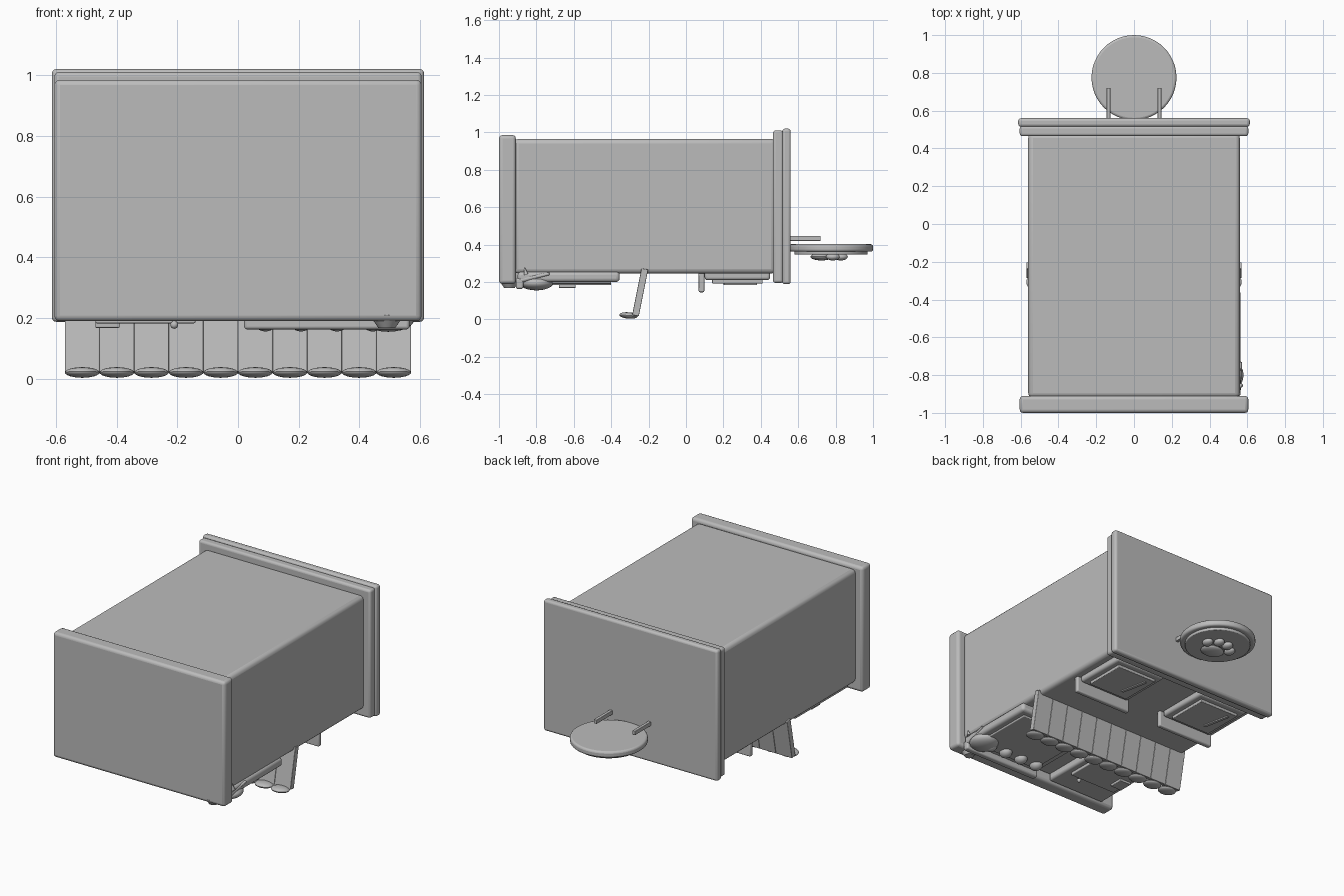
import bpy
import math
from mathutils import Vector, Euler

cube = bpy.data.objects.get("Cube")
if cube:
    bpy.data.objects.remove(cube, do_unlink=True)

grey = bpy.data.materials.new("plain_grey")
grey.use_nodes = True
COLOUR = (0.5, 0.5, 0.5, 1)
grey.diffuse_color = COLOUR
grey.node_tree.nodes["Principled BSDF"].inputs["Base Color"].default_value = COLOUR
parts = []


def finish(name, bevel=0, segments=3):
    ob = bpy.context.object
    ob.name = name
    ob.data.materials.append(grey)
    bpy.ops.object.transform_apply(location=False, rotation=False, scale=True)
    if bevel:
        mod = ob.modifiers.new("rounded_edges", "BEVEL")
        mod.width, mod.segments = bevel, segments
    parts.append(ob)
    return ob


def box(name, x, y, z, bevel=0, rot=(0, 0, 0)):
    """Box from (min, max) ranges."""
    lo, hi = Vector((x[0], y[0], z[0])), Vector((x[1], y[1], z[1]))
    bpy.ops.mesh.primitive_cube_add(size=1, location=(lo + hi) / 2, rotation=rot)
    bpy.context.object.scale = hi - lo
    return finish(name, bevel)


def ball(name, centre, radii, rot=(0, 0, 0)):
    bpy.ops.mesh.primitive_uv_sphere_add(segments=24, ring_count=12, radius=1,
                                         location=centre, rotation=rot)
    bpy.context.object.scale = radii
    return finish(name)


def cone(name, start, end, r1, r2, bevel=0):
    """Round tapered bar between two points."""
    a, b = Vector(start), Vector(end)
    turn = (b - a).to_track_quat("Z", "Y").to_euler()
    bpy.ops.mesh.primitive_cone_add(vertices=48, radius1=r1, radius2=r2,
                                    depth=(b - a).length,
                                    location=(a + b) / 2, rotation=turn)
    return finish(name, bevel)


# Building shell, lying on its shop front
box("building_body", (-.56, .56), (-.92, .48), (.245, .965), .025)
box("foundation", (-.605, .605), (-1, -.91), (.19, .985), .018)
box("roof_lower_slab", (-.605, .605), (.465, .52), (.195, 1.01), .014)
box("roof_upper_slab", (-.613, .613), (.515, .56), (.188, 1.02), .014)

# Striped awning with a scalloped rim
top, rim = Vector((0, -.22, .27)), Vector((0, -.27, .02))
mid, slope = (top + rim) / 2, rim - top
lean = math.atan2(slope.y, slope.z) - math.pi
for i in range(10):
    x = (i - 4.5) * .114
    box("awning_strip", (x - .057, x + .057), (mid.y - .018, mid.y + .018),
        (mid.z - slope.length / 2, mid.z + slope.length / 2), .003, (-lean, 0, 0))
    ball("awning_scallop", (x, -.307, .021), (.057, .05, .017), (-.08, 0, 0))

# Upper windows: frame, pane, highlight bar and sill
for x in (-.32, .32):
    box("window_frame", (x - .18, x + .18), (.1, .45), (.21, .26), .015)
    box("window_pane", (x - .14, x + .14), (.14, .41), (.192, .22), .004)
    box("window_highlight", (x - .085, x - .067), (.2, .38), (.185, .195), 0, (0, 0, .2))
    box("window_sill", (x - .2, x + .2), (.068, .098), (.145, .255), .008)

# Display window with its ledge and goods
box("display_frame", (.02, .565), (-.9, -.355), (.2, .255), .018)
box("display_pane", (.065, .52), (-.84, -.4), (.19, .21), .005)
box("display_ledge", (.02, .565), (-.91, -.87), (.163, .22), .01)
for i in range(4):
    ball("display_ball", (.09 + i * .118, -.8, .188), (.037, .042, .032))

# Door with panel, knob and plate
box("door_frame", (-.51, -.1), (-.91, -.37), (.2, .255), .015)
box("door_panel", (-.47, -.14), (-.75, -.4), (.183, .21), .005)
box("door_plate", (-.47, -.39), (-.68, -.59), (.168, .19), .004)
ball("door_knob", (-.21, -.76, .178), (.013, .013, .013))

# Small animal and its bowl beside the display
ball("animal_body", (.495, -.8, .195), (.085, .09, .04))
cone("animal_tail", (.55, -.9, .205), (.565, -.73, .245), .014, .008, .003)
cone("animal_ear", (.565, -.855, .24), (.565, -.865, .28), .012, .002)
cone("bowl", (.49, -.944, .168), (.49, -.944, .21), .028, .057)

# Round hanging sign with a paw on its face
cone("sign_disc", (0, .775, .362), (0, .775, .402), .225, .225, .012)
cone("sign_inset", (0, .775, .346), (0, .775, .37), .195, .195, .005)
ball("paw_pad", (0, .725, .335), (.075, .06, .02))
for x, y in ((-.085, .785), (-.032, .828), (.032, .828), (.085, .785)):
    ball("paw_toe", (x, y, .335), (.03, .037, .02))
for x in (-.135, .135):
    box("sign_bracket", (x - .01, x + .01), (.55, .72), (.42, .446), .003)

# Smooth shading with sharp edges kept
bpy.ops.object.select_all(action="DESELECT")
for ob in parts:
    ob.select_set(True)
bpy.context.view_layer.objects.active = parts[0]
bpy.ops.object.shade_smooth_by_angle(angle=math.radians(35))
